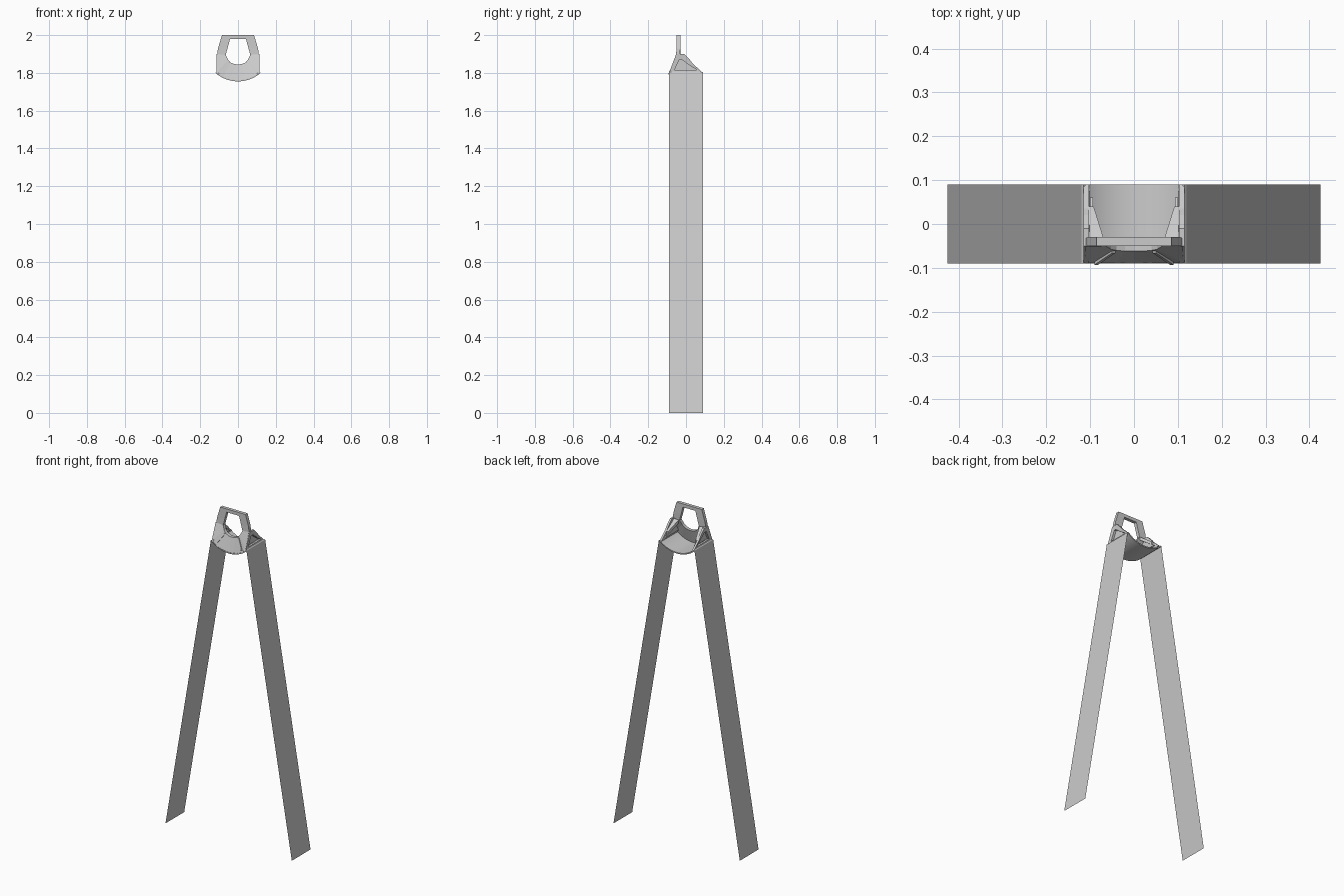
import bpy, bmesh, math
from mathutils import Vector

if "Cube" in bpy.data.objects:
    bpy.data.objects.remove(bpy.data.objects["Cube"])


def make(name, verts, faces, smooth=False):
    me = bpy.data.meshes.new(name)
    bm = bmesh.new()
    vs = [bm.verts.new(v) for v in verts]
    for f in faces:
        bm.faces.new([vs[i] for i in f])
    bmesh.ops.recalc_face_normals(bm, faces=bm.faces)
    bm.to_mesh(me)
    bm.free()
    ob = bpy.data.objects.new(name, me)
    bpy.context.collection.objects.link(ob)
    if smooth:
        for o in bpy.context.selected_objects:
            o.select_set(False)
        ob.select_set(True)
        bpy.context.view_layer.objects.active = ob
        bpy.ops.object.shade_smooth_by_angle(angle=math.radians(30))
    return ob


def frame(name, outer, inner, offset):
    """Closed ring between two loops, thickened by an offset."""
    n = len(outer)
    off = Vector(offset)
    front = [Vector(p) for p in outer + inner]
    verts = front + [p + off for p in front]
    faces = []
    for i in range(n):
        j = (i + 1) % n
        o, k, o2, k2 = i, n + i, 2 * n + i, 3 * n + i
        p, q, p2, q2 = j, n + j, 2 * n + j, 3 * n + j
        faces += [(o, p, q, k), (o2, k2, q2, p2), (o, o2, p2, p), (k, q, q2, k2)]
    return make(name, verts, faces)


def slab(name, loop, offset, smooth=False):
    """Polygon thickened by an offset."""
    n = len(loop)
    off = Vector(offset)
    a = [Vector(p) for p in loop]
    faces = [tuple(range(n)), tuple(range(2 * n - 1, n - 1, -1))]
    faces += [(i, (i + 1) % n, n + (i + 1) % n, n + i) for i in range(n)]
    return make(name, a + [p + off for p in a], faces, smooth)


def mirrored(half):
    return half + [(-x, y, z) for x, y, z in reversed(half[1:-1])]


# Upright hanger plate with opening, flaring forward at the bottom
outer = [(0, -.05, 2), (.085, -.05, 2), (.106, -.05, 1.93), (.11, -.052, 1.9),
         (.112, -.088, 1.805), (.08, -.09, 1.778), (.04, -.09, 1.761), (0, -.09, 1.755)]
inner = [(0, -.05, 1.98), (.042, -.05, 1.98), (.054, -.05, 1.935), (.065, -.05, 1.895),
         (.052, -.058, 1.868), (.04, -.06, 1.855), (.02, -.062, 1.847), (0, -.062, 1.844)]
frame("hanger_plate", mirrored(outer), mirrored(inner), (0, .02, 0))

# Curved saddle under the hanger
R = (.12 ** 2 + .045 ** 2) / (2 * .045)
A = math.asin(.12 / R)
N = 20
arc = []
for r in (R, R - .007):
    row = [(r * math.sin(t), -.09, 1.755 + R - r * math.cos(t))
           for t in (-A + 2 * A * i / N for i in range(N + 1))]
    arc += row if r == R else row[::-1]
slab("saddle", arc, (0, .18, 0), smooth=True)

for s, side in ((1, "right"), (-1, "left")):
    # Triangular side frame with recessed panel
    tri = [(-.09, 1.8), (.09, 1.8), (.035, 1.85), (.02, 1.87), (-.01, 1.9), (-.05, 1.9)]
    hole = [(-.062, 1.814), (.06, 1.814), (.022, 1.84), (.005, 1.855), (-.018, 1.872), (-.034, 1.872)]
    frame(side + "_side_frame", [(s * .115, y, z) for y, z in tri],
          [(s * .113, y, z) for y, z in hole], (-s * .012, 0, 0))
    slab(side + "_side_panel", [(s * .1, y, z) for y, z in hole], (-s * .006, 0, 0))
    # Sloping gusset between plate and side frame
    slab(side + "_gusset", [(s * .07, -.03, 1.895), (s * .108, -.03, 1.895),
                            (s * .108, .04, 1.845), (s * .092, .04, 1.845)], (0, 0, -.02))
    # Raised rib on the sloping front
    slab(side + "_front_rib", [(s * .042, -.066, 1.852), (s * .05, -.066, 1.856),
                               (s * .09, -.093, 1.797), (s * .082, -.093, 1.792)], (0, .012, 0))
    # Flat hanging strap, a single sheet
    make(side + "_strap", [(s * .12, -.09, 1.803), (s * .12, .09, 1.803),
                           (s * .425, .09, 0), (s * .425, -.09, 0)], [(0, 1, 2, 3)])
